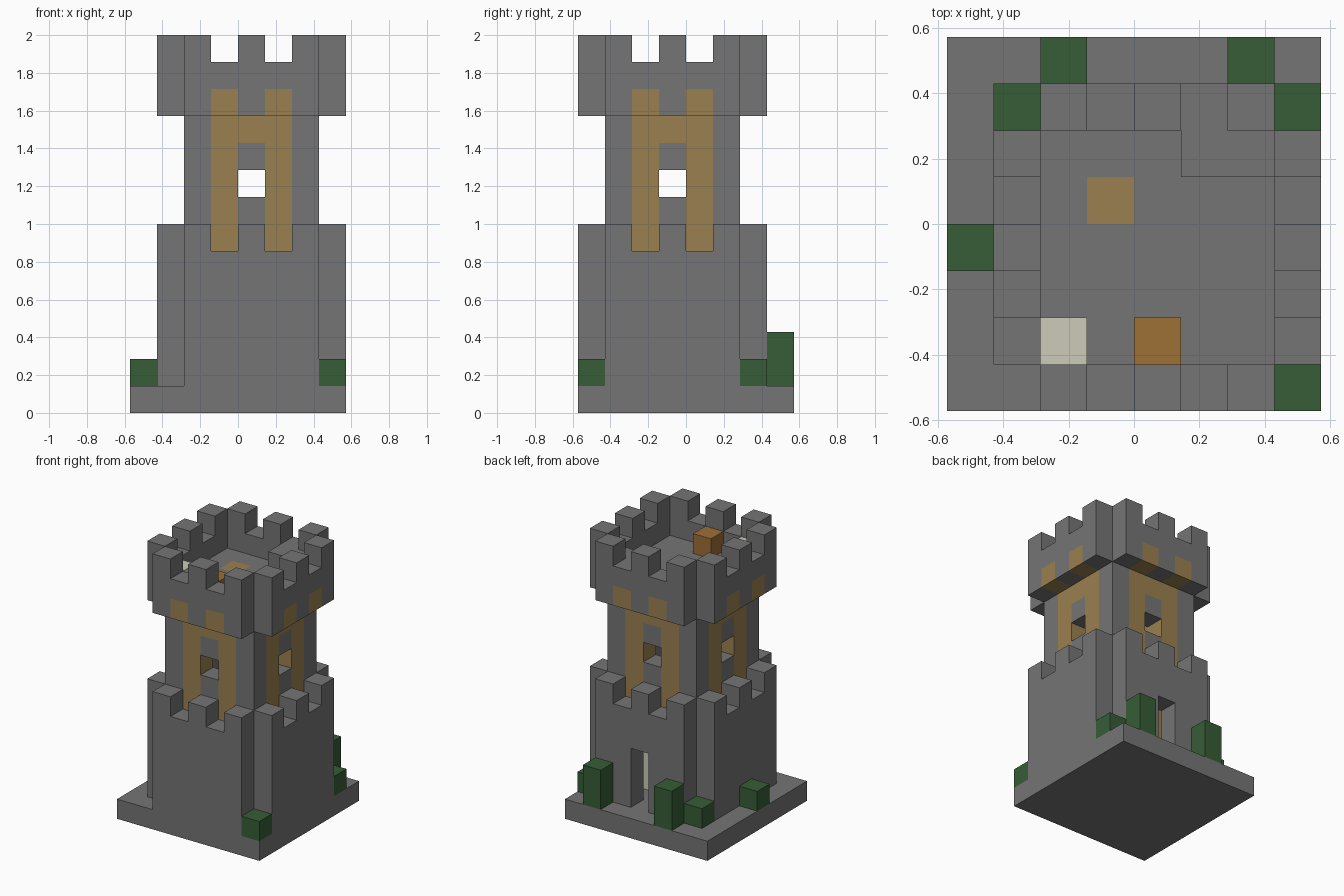
import bpy, bmesh, math
from mathutils import Vector

cube = bpy.data.objects.get("Cube")
if cube:
    bpy.data.objects.remove(cube, do_unlink=True)

U = 1 / 7                      # edge length of one block
CX, CY = 4, 3                  # block column at the tower axis
SIDES = [Vector(d) for d in ((1, 0, 0), (-1, 0, 0), (0, 1, 0),
                             (0, -1, 0), (0, 0, 1), (0, 0, -1))]


def linear(c):
    c /= 255
    return c / 12.92 if c <= 0.04045 else ((c + 0.055) / 1.055) ** 2.4


def material(name, r, g, b):
    m = bpy.data.materials.new(name)
    color = (linear(r), linear(g), linear(b), 1)
    m.use_nodes = True
    m.diffuse_color = color
    m.node_tree.nodes["Principled BSDF"].inputs["Base Color"].default_value = color
    return m


stone = material("grey_stone", 117, 117, 117)
timber = material("pale_timber", 154, 128, 80)
wood = material("orange_wood", 157, 112, 54)
cream = material("cream", 204, 203, 187)
leaf = material("dark_green", 55, 92, 55)

parts = {}                     # part name -> (blocks, material)


def part(name, blocks, mat):
    blocks = set(blocks)
    for other, _ in parts.values():
        other -= blocks        # later parts replace earlier blocks
    parts[name] = (blocks, mat)


def block(x, y, z0, z1, w=1, d=1):
    return {(x + i, y + j, k) for i in range(w) for j in range(d)
            for k in range(z0, z1)}


def four_sides(offsets, radius, levels):
    """Repeat a wall strip on all four sides of the tower."""
    out = set()
    for u in offsets:
        for k in levels:
            for a, b in ((u, -radius), (radius, u), (-u, radius), (-radius, -u)):
                out.add((CX + a, CY + b, k))
    return out


ALL = range(-2, 3)
MERLONS = (-2, 0, 2)
POSTS = (-1, 1)

# Ground slab and lower keep with its doorway at the back
part("base_slab", block(0, 0, 0, 1, 8, 8), stone)
door = block(4, 6, 1, 4)
part("lower_wall", four_sides(ALL, 3, range(1, 6)) - door, stone)
part("lower_battlements", four_sides(MERLONS, 3, [6]), stone)
part("inner_floor", block(2, 1, 5, 6, 5, 5), stone)

# Narrow middle tower with a window on each side
windows = four_sides([0], 2, [8])
part("middle_wall", four_sides(ALL, 2, range(6, 11)) - windows, stone)

# Overhanging top storey
part("roof_floor", block(2, 1, 11, 12, 5, 5), stone)
part("upper_wall", four_sides(ALL, 3, (11, 12)), stone)
part("upper_battlements", four_sides(MERLONS, 3, [13]), stone)
part("roof_step", block(5, 5, 12, 13, 2), stone)

# Timber framing
part("timber_posts", four_sides(POSTS, 2, range(6, 11)), timber)
part("timber_lintels", four_sides([0], 2, [10]), timber)
part("beam_ends", four_sides(POSTS, 3, [11]), timber)
part("central_pole", block(3, 4, 1, 12), timber)

# Furnishings
part("roof_crate", block(4, 1, 12, 13), wood)
part("roof_chest", block(2, 1, 12, 13), cream)
part("ground_chest", block(5, 4, 1, 3), cream)

# Bushes: column, row, height
for n, (x, y, h) in enumerate(((2, 7, 2), (6, 7, 2), (1, 6, 1),
                               (7, 6, 1), (0, 3, 1), (7, 0, 1))):
    part(f"bush_{n + 1}", block(x, y, 1, 1 + h), leaf)

filled = set().union(*(b for b, _ in parts.values()))


def build(name, blocks, mat):
    """Make a mesh from the exposed faces of a set of blocks."""
    bm = bmesh.new()
    for cell in sorted(blocks):
        c = Vector(cell) + Vector((0.5, 0.5, 0.5))
        for n in SIDES:
            if tuple(int(v) for v in Vector(cell) + n) in filled:
                continue
            t = Vector((n.y, n.z, n.x))
            s = n.cross(t)
            pts = [c + (n + t * a + s * b) / 2
                   for a, b in ((-1, -1), (1, -1), (1, 1), (-1, 1))]
            bm.faces.new([bm.verts.new((p - Vector((4, 4, 0))) * U) for p in pts])
    bmesh.ops.remove_doubles(bm, verts=bm.verts[:], dist=U / 100)
    bmesh.ops.dissolve_limit(bm, angle_limit=math.radians(1),
                             verts=bm.verts[:], edges=bm.edges[:])
    mesh = bpy.data.meshes.new(name)
    bm.to_mesh(mesh)
    bm.free()
    mesh.materials.append(mat)
    obj = bpy.data.objects.new(name, mesh)
    bpy.context.collection.objects.link(obj)


for name, (blocks, mat) in parts.items():
    build(name, blocks, mat)
